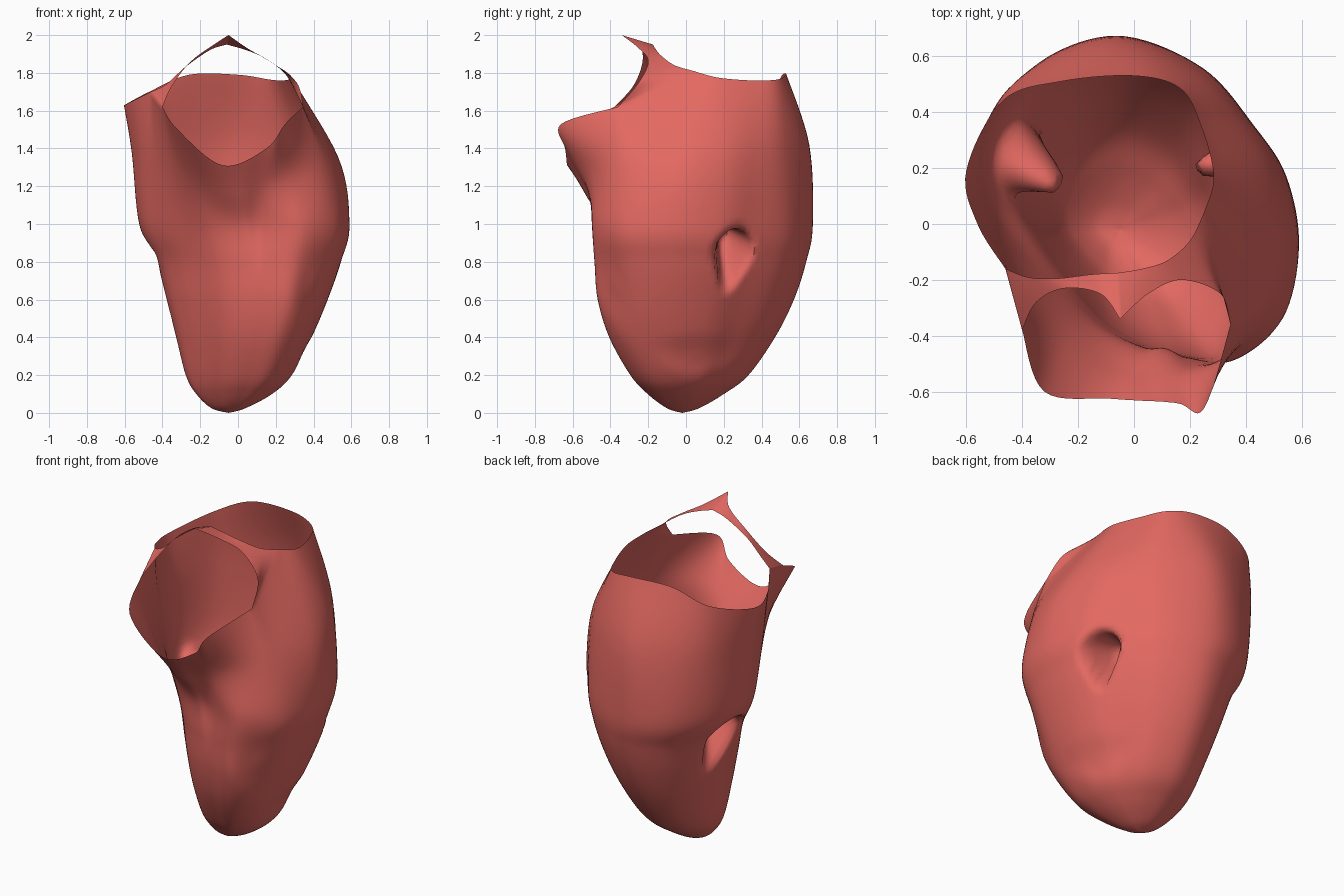
import bpy, bmesh, math
from mathutils import Vector

if "Cube" in bpy.data.objects:
    bpy.data.objects.remove(bpy.data.objects["Cube"])

SUB = 8  # smooth steps between control points


def spline(p, t):
    """Catmull-Rom point between p[1] and p[2]."""
    a, b, c, d = p
    return 0.5 * (2 * b + (c - a) * t + (2 * a - 5 * b + 4 * c - d) * t * t
                  + (3 * b - a - 3 * c + d) * t ** 3)


def smooth_path(pts, closed=False, sub=SUB):
    n = len(pts)
    get = (lambda i: pts[i % n]) if closed else (lambda i: pts[max(0, min(n - 1, i))])
    out = []
    for i in range(n if closed else n - 1):
        out += [spline([get(i + k) for k in (-1, 0, 1, 2)], s / sub) for s in range(sub)]
    return out if closed else out + [pts[-1].copy()]


# Widest cross-section (z = 1), counter-clockwise from the right side
belly = [(.59, -.08), (.545, .17), (.43, .35), (.25, .555), (-.03, .67), (-.28, .61),
         (-.45, .44), (-.52, .24), (-.5, .06), (-.41, -.09), (-.29, -.23), (-.16, -.36),
         (-.02, -.435), (.14, -.475), (.35, -.49), (.53, -.34)]
# Shoulder loop
shoulder = [(.53, -.05, 1.35), (.49, .18, 1.38), (.39, .36, 1.4), (.24, .53, 1.42),
            (-.02, .65, 1.42), (-.27, .6, 1.42), (-.47, .46, 1.4), (-.56, .22, 1.38),
            (-.53, .03, 1.36), (-.45, -.13, 1.35), (-.36, -.28, 1.3), (-.24, -.43, 1.24),
            (-.06, -.525, 1.17), (.12, -.545, 1.2), (.29, -.5, 1.28), (.46, -.34, 1.33)]
# Open rim: top opening round the back, then the lower lip of the front outlet
rim = [(.25, .04, 1.81), (.285, .17, 1.775), (.24, .35, 1.76), (.165, .485, 1.765),
       (0, .53, 1.79), (-.26, .51, 1.79), (-.47, .44, 1.70), (-.6, .19, 1.63),
       (-.56, 0, 1.65), (-.46, -.16, 1.70), (-.4, -.38, 1.62), (-.32, -.6, 1.5),
       (-.08, -.625, 1.31), (.15, -.64, 1.40), (.25, -.66, 1.53), (.345, -.36, 1.62)]
# Lower body extents: z, xmin, xmax, ymin, ymax
lower = [(.025, -.14, .04, -.1, .07), (.1, -.22, .18, -.2, .2), (.2, -.275, .285, -.29, .33),
         (.4, -.325, .39, -.4, .47), (.6, -.375, .475, -.46, .57), (.8, -.43, .545, -.48, .635)]


def fitted(z, x0, x1, y0, y1):
    return [Vector((x0 + (x + .52) / 1.11 * (x1 - x0), y0 + (y + .49) / 1.16 * (y1 - y0), z))
            for x, y in belly]


loops = [[Vector((-.05, -.02, 0))] * 16] + [fitted(*r) for r in lower]
loops.append([Vector((x, y, 1)) for x, y in belly])
loops.append([Vector(p) for p in shoulder])
around = [smooth_path(l, closed=True) for l in loops]


def straight(a, b):
    return [a.lerp(b, s / SUB) for s in range(1, SUB)]


# The rim has corners where the bridge meets the wall
edge = [Vector(p) for p in rim]
around.append(smooth_path(edge[:10]) + straight(edge[9], edge[10])
              + smooth_path(edge[10:]) + straight(edge[15], edge[0]))
columns = [smooth_path([l[i] for l in around]) for i in range(len(around[0]))]


def dent(p, centre, width, height, slant, push):
    """Press a rounded hollow into the wall around a centre point."""
    c = Vector(centre)
    flat = Vector((push[0], push[1], 0)).normalized()
    d = p - c
    if d.dot(flat) > .3:
        return Vector()
    side = Vector((-flat.y, flat.x, 0))
    u = (d.dot(side) - slant * d.z) / (width * (1 + .6 * max(-.5, min(.4, d.z / height))))
    w = 0.5 + 0.5 * math.cos(math.pi * min(math.hypot(u, d.z / height), 1))
    return Vector(push) * min(1, 1.15 * w)


hollows = [((.53, .26, .81), .115, .19, -.15, (-.23, -.05, .13)),  # right pocket
           ((-.44, .28, .76), .115, .2, -.4, (.14, -.11, .15)),    # left pocket
           ((.11, -.48, 1.05), .09, .36, 0, (0, .02, 0)),          # front groove
           ((.42, -.42, .68), .2, .35, 0, (-.01, .02, 0)),         # front right hollow
           ((.33, .05, .3), .25, .14, 0, (-.015, 0, 0))]           # lower right hollow
for col in columns:
    for j, p in enumerate(col):
        col[j] = p + sum((dent(p, *h) for h in hollows), Vector())

bm = bmesh.new()


def add_grid(rows, closed=False):
    vs = [[bm.verts.new(p) for p in r] for r in rows]
    n = len(vs)
    for i in range(n if closed else n - 1):
        a, b = vs[i], vs[(i + 1) % n]
        for j in range(len(a) - 1):
            bm.faces.new((a[j], b[j], b[j + 1], a[j + 1]))


# Main chamber wall
add_grid(columns, closed=True)

# Arched bridge between the top opening and the front outlet
outer = [(.345, -.36, 1.62), (.31, -.25, 1.75), (.17, -.2, 1.86), (.05, -.25, 1.93),
         (-.05, -.34, 2.0), (-.12, -.25, 1.955), (-.25, -.23, 1.86), (-.35, -.28, 1.73),
         (-.4, -.38, 1.62)]
inner = [(.25, .04, 1.81), (.2, -.06, 1.84), (.12, -.13, 1.89), (.03, -.16, 1.925),
         (-.06, -.175, 1.95), (-.15, -.18, 1.92), (-.28, -.195, 1.83), (-.38, -.19, 1.74),
         (-.46, -.16, 1.70)]


def arch(pts):  # two smooth halves meeting in a sharp peak
    v = [Vector(p) for p in pts]
    return smooth_path(v[:5])[:-1] + smooth_path(v[4:])


rows = [[o.lerp(i, s / SUB) for s in range(SUB + 1)] for o, i in zip(arch(outer), arch(inner))]
add_grid(rows)

bmesh.ops.remove_doubles(bm, verts=bm.verts, dist=.0008)
bmesh.ops.recalc_face_normals(bm, faces=bm.faces)
mesh = bpy.data.meshes.new("chamber_wall")
bm.to_mesh(mesh)
bm.free()
wall = bpy.data.objects.new("chamber_wall", mesh)
bpy.context.collection.objects.link(wall)

mat = bpy.data.materials.new("muscle_red")
mat.diffuse_color = (.77, .14, .12, 1)
mat.use_nodes = True
mat.node_tree.nodes["Principled BSDF"].inputs["Base Color"].default_value = mat.diffuse_color
mesh.materials.append(mat)
bpy.context.view_layer.objects.active = wall
wall.select_set(True)
bpy.ops.object.shade_smooth_by_angle(angle=math.radians(60))
